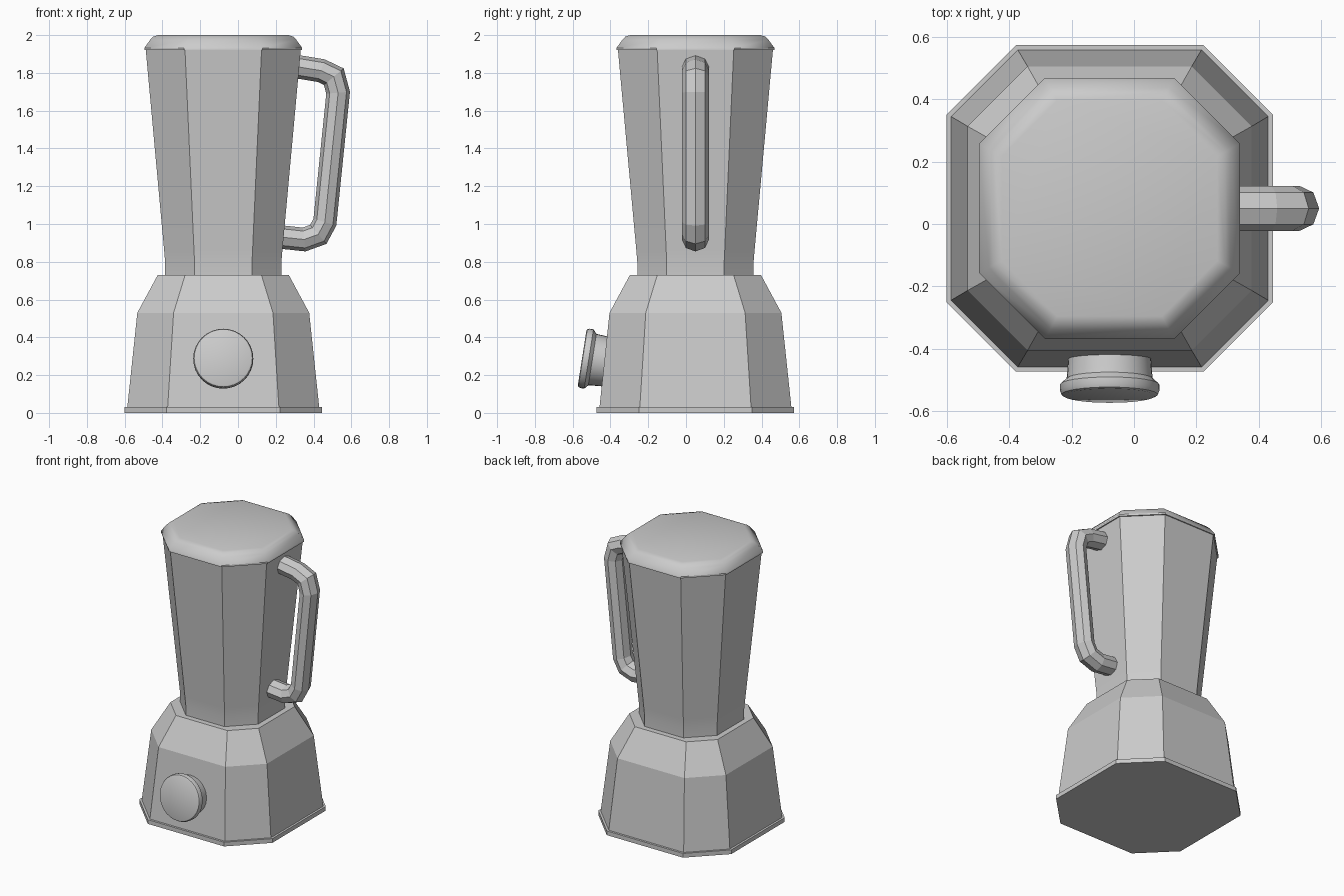
import bpy, bmesh
from math import cos, sin, pi, radians
from mathutils import Vector, Matrix

if "Cube" in bpy.data.objects:
    bpy.data.objects.remove(bpy.data.objects["Cube"])

CX, CY = -0.078, 0.05  # axis of the blender body


def loft(name, rings, smooth=None):
    """Skin a list of rings with quads, cap both ends."""
    bm = bmesh.new()
    vs = [[bm.verts.new(p) for p in ring] for ring in rings]
    n = len(vs[0])
    for a, b in zip(vs, vs[1:]):
        for i in range(n):
            j = (i + 1) % n
            bm.faces.new((a[i], a[j], b[j], b[i]))
    bm.faces.new(vs[0])
    bm.faces.new(vs[-1])
    bmesh.ops.recalc_face_normals(bm, faces=bm.faces)
    me = bpy.data.meshes.new(name)
    bm.to_mesh(me)
    bm.free()
    ob = bpy.data.objects.new(name, me)
    bpy.context.collection.objects.link(ob)
    if smooth:
        me.shade_smooth()
        me.set_sharp_from_angle(angle=radians(smooth))
    return ob


def octagon(z, half, flat):
    """Square of half-width `half` with corners cut back to `flat`."""
    pts = [(half, -flat), (half, flat), (flat, half), (-flat, half),
           (-half, flat), (-half, -flat), (-flat, -half), (flat, -half)]
    return [(CX + x, CY + y, z) for x, y in pts]


def octa_part(name, profile, smooth=None):
    return loft(name, [octagon(*p) for p in profile], smooth)


# Base rim, motor housing, jar and lid
octa_part("base_rim", [(0, .523, .30), (.03, .523, .30)])
octa_part("motor_base", [(.02, .509, .295), (.53, .455, .263), (.73, .347, .202)])
octa_part("jar", [(.72, .308, .152), (.80, .308, .152), (.86, .313, .155),
                  (1.93, .411, .203)], smooth=20)
octa_part("lid", [(1.92, .418, .207), (1.932, .418, .207), (1.975, .387, .190),
                  (1.992, .371, .181), (2.0, .345, .168)], smooth=38)

# Handle: octagonal section swept along a bent path with mitred corners
path = [Vector((x, CY, z)) for x, z in (
    (.22, 1.83), (.33, 1.83), (.44, 1.812), (.507, 1.78), (.53, 1.695),
    (.46, 1.01), (.425, .945), (.35, .918), (.18, .936))]
rings = []
for i, p in enumerate(path):
    d0 = (p - path[max(i - 1, 0)]).normalized()
    d1 = (path[min(i + 1, len(path) - 1)] - p).normalized()
    t = (d0 + d1).normalized()
    ref = d1 if d1.length else d0
    side = Vector((-t.z, 0, t.x)) / max(t.dot(ref), .5)
    rings.append([p + side * .062 * cos(k * pi / 4)
                  + Vector((0, .072 * sin(k * pi / 4), 0)) for k in range(8)])
loft("handle", rings)

# Control knob: lathed profile, tilted with the front face
knob_profile = [(-.16, .130), (-.075, .136), (-.055, .138), (-.036, .159),
                (-.016, .159), (-.004, .154), (0, .146)]
knob = loft("control_knob", [[(r * cos(2 * pi * k / 32), r * sin(2 * pi * k / 32), h)
                              for k in range(32)] for h, r in knob_profile], smooth=35)
axis = Vector((0, -.988, .155))
knob.matrix_world = (Matrix.Translation((CX, -.55, .291))
                     @ axis.to_track_quat('Z', 'Y').to_matrix().to_4x4())
